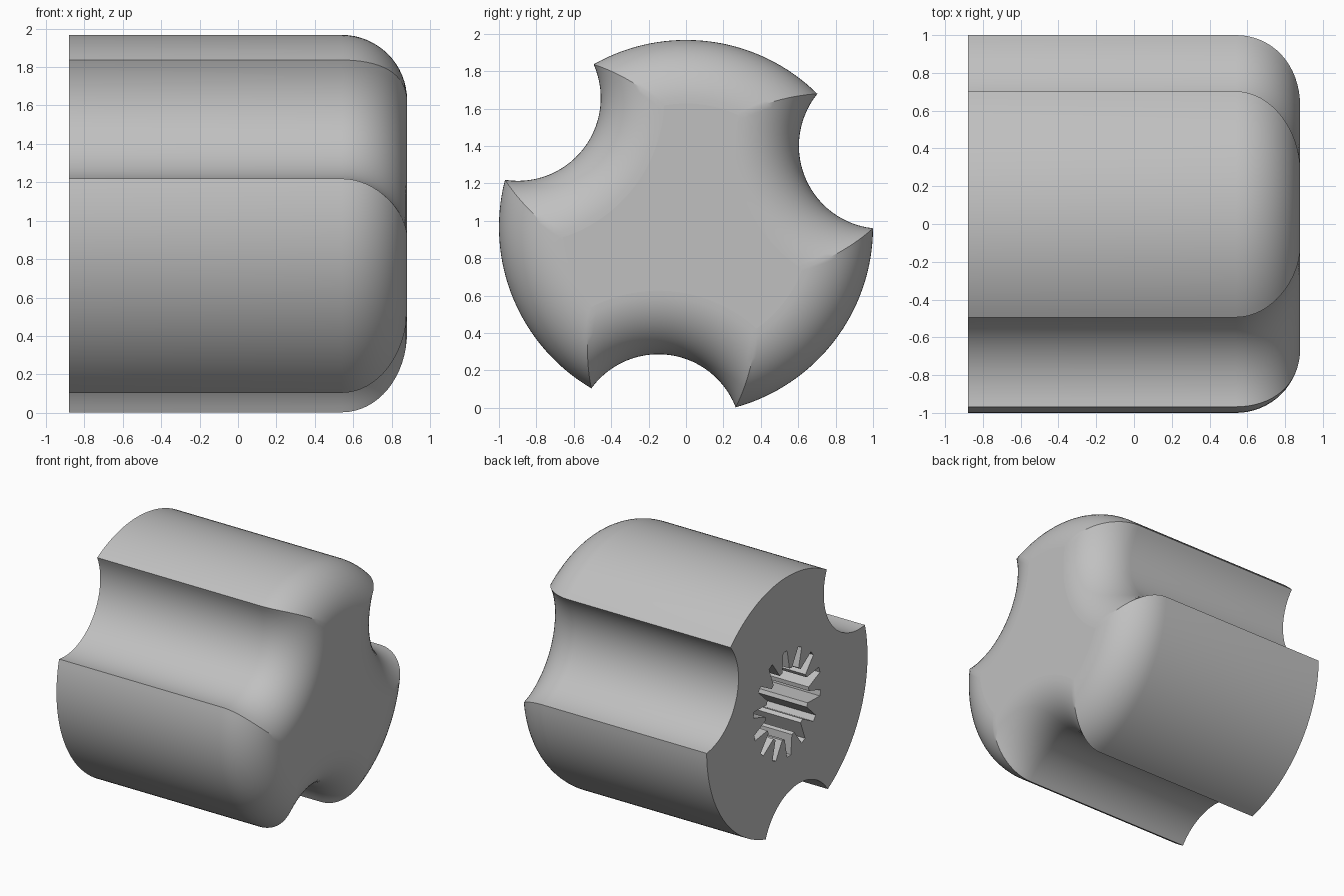
import bpy, bmesh
from math import sin, cos, pi, acos, atan2, radians, hypot

if "Cube" in bpy.data.objects:
    bpy.data.objects.remove(bpy.data.objects["Cube"])

HALF = 0.88                 # half length along x
AXIS_Z = 0.967              # height of the knob axis
FILLET = 0.34               # rounding of the outer end
GRIP_R, GRIP_DIST = 0.443, 1.133
FIRST_GRIP = radians(22.5)
TEETH = 14
HOLE_DEPTH = 1.1
LOBE_STEPS, GRIP_STEPS, FILLET_STEPS = 32, 28, 16


def knob_section(inset):
    """Disc with three round finger grips, shrunk evenly by the inset."""
    r, g = 1 - inset, GRIP_R + inset
    half = acos((GRIP_DIST**2 + r * r - g * g) / (2 * GRIP_DIST * r))
    swing = atan2(r * sin(half), GRIP_DIST - r * cos(half))
    pts = []
    for i in range(3):
        mid = FIRST_GRIP + i * 2 * pi / 3
        cy, cz = GRIP_DIST * cos(mid), GRIP_DIST * sin(mid)
        for j in range(GRIP_STEPS):
            a = mid + pi + swing - 2 * swing * j / GRIP_STEPS
            pts.append((cy + g * cos(a), cz + g * sin(a)))
        for j in range(LOBE_STEPS):
            a = mid + half + (2 * pi / 3 - 2 * half) * j / LOBE_STEPS
            pts.append((r * cos(a), r * sin(a)))
    return pts


def spline_section():
    """Star outline of the toothed shaft socket."""
    pts = []
    for i in range(TEETH):
        mid = FIRST_GRIP + (i + 0.5) * 2 * pi / TEETH
        for r, off in ((0.27, -9.5), (0.42, -3.2), (0.42, 3.2), (0.27, 9.5)):
            a = mid + radians(off)
            pts.append((r * cos(a), r * sin(a)))
    return pts


bm = bmesh.new()


def ring(x, pts):
    return [bm.verts.new((x, y, AXIS_Z + z)) for y, z in pts]


def bridge(a, b, smooth):
    n = len(a)
    for i in range(n):
        f = bm.faces.new((a[i], a[(i + 1) % n], b[(i + 1) % n], b[i]))
        f.smooth = smooth


def loop_edges(loop):
    return [bm.edges.get((loop[i - 1], loop[i])) for i in range(len(loop))]


# Grip body with rounded end
rings = [ring(-HALF, knob_section(0))]
for k in range(FILLET_STEPS + 1):
    t = k / FILLET_STEPS * pi / 2
    rings.append(ring(HALF - FILLET + FILLET * sin(t),
                      knob_section(FILLET * (1 - cos(t)))))
for a, b in zip(rings, rings[1:]):
    bridge(a, b, True)
bm.faces.new(rings[-1])

# Toothed socket in the flat end
mouth = ring(-HALF, spline_section())
floor = ring(-HALF + HOLE_DEPTH, spline_section())
bridge(mouth, floor, False)
bm.faces.new(floor)

# Flat end around the socket
bmesh.ops.triangle_fill(bm, use_beauty=True, use_dissolve=False,
                        edges=loop_edges(rings[0]) + loop_edges(mouth))
bmesh.ops.recalc_face_normals(bm, faces=bm.faces)

# Crisp edges between grips, lobes and flat faces
for e in bm.edges:
    if len(e.link_faces) == 2:
        e.smooth = e.calc_face_angle(0) < radians(25)

mesh = bpy.data.meshes.new("knob")
bm.to_mesh(mesh)
bm.free()
knob = bpy.data.objects.new("knob", mesh)
bpy.context.collection.objects.link(knob)

# Plain grey plastic
grey = bpy.data.materials.new("grey_plastic")
grey.use_nodes = True
colour = (0.53, 0.53, 0.53, 1)
grey.diffuse_color = colour
grey.node_tree.nodes["Principled BSDF"].inputs["Base Color"].default_value = colour
mesh.materials.append(grey)
